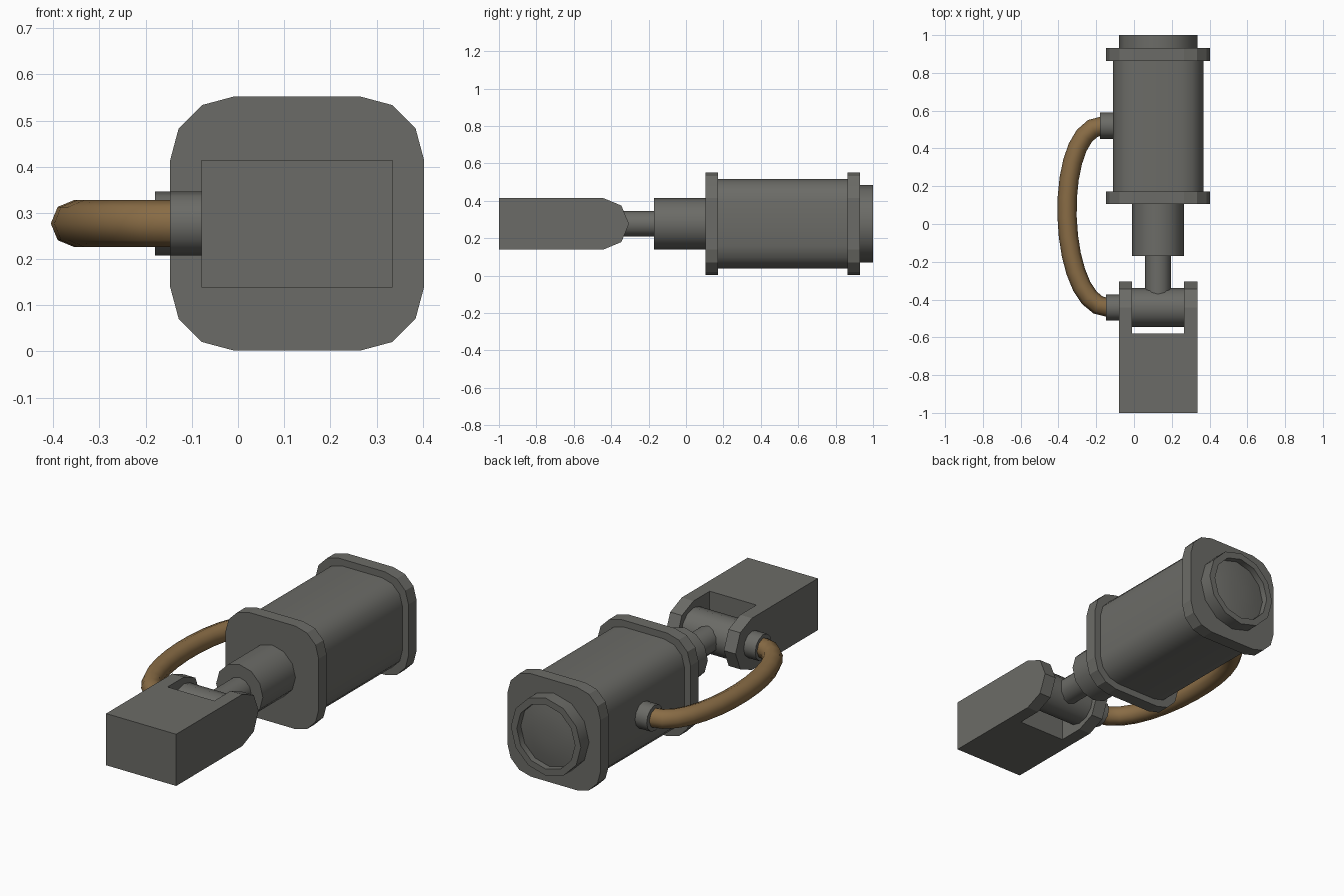
import bpy, bmesh, math
from mathutils import Vector

if "Cube" in bpy.data.objects:
    bpy.data.objects.remove(bpy.data.objects["Cube"])

CX, CZ = 0.128, 0.277      # main axis of the motor
PIN_Y, PORT_Y = -0.443, 0.52


def material(name, rgb):
    m = bpy.data.materials.new(name)
    m.diffuse_color = (*rgb, 1)
    m.use_nodes = True
    m.node_tree.nodes["Principled BSDF"].inputs["Base Color"].default_value = m.diffuse_color
    return m


GREY = material("dark grey metal", (0.148, 0.148, 0.135))
TAN = material("brown hose", (0.25, 0.15, 0.06))


def loft(name, rings, mat=GREY, smooth=35):
    """Skin a list of equal-length point rings and cap both ends."""
    bm = bmesh.new()
    loops = [[bm.verts.new(p) for p in ring] for ring in rings]
    n = len(loops[0])
    for a, b in zip(loops, loops[1:]):
        for i in range(n):
            j = (i + 1) % n
            bm.faces.new((a[i], a[j], b[j], b[i]))
    bm.faces.new(loops[0])
    bm.faces.new(loops[-1][::-1])
    bmesh.ops.recalc_face_normals(bm, faces=bm.faces)
    me = bpy.data.meshes.new(name)
    bm.to_mesh(me)
    bm.free()
    me.materials.append(mat)
    ob = bpy.data.objects.new(name, me)
    bpy.context.collection.objects.link(ob)
    if smooth:
        bpy.ops.object.select_all(action='DESELECT')
        bpy.context.view_layer.objects.active = ob
        ob.select_set(True)
        bpy.ops.object.shade_smooth_by_angle(angle=math.radians(smooth))
    return ob


def circle(r, n=12):
    return [(r * math.cos(2 * math.pi * i / n), r * math.sin(2 * math.pi * i / n)) for i in range(n)]


def rounded_square(half, r):
    pts = []
    for q, (sx, sy) in enumerate(((1, 1), (-1, 1), (-1, -1), (1, -1))):
        for k in range(4):
            a = math.radians(90 * q + 30 * k)
            pts.append((sx * (half - r) + r * math.cos(a), sy * (half - r) + r * math.sin(a)))
    return pts


def along_y(pts, y):
    return [(CX + u, y, CZ + v) for u, v in pts]


def along_x(pts, x, y):
    return [(x, y + u, CZ + v) for u, v in pts]


# Motor body and its two end flanges
body = rounded_square(0.239, 0.12)
loft("motor_body", [along_y(body, 0.15), along_y(body, 0.88)])
flange = rounded_square(0.275, 0.138)
for name, y0, y1 in (("front_flange", 0.105, 0.172), ("rear_flange", 0.863, 0.931)):
    loft(name, [along_y(flange, y0), along_y(flange, y1)], smooth=0)

# Rear cap with recessed, slightly domed disc
loft("rear_cap", [along_y(circle(r), y) for r, y in
                  ((0.207, 0.92), (0.207, 1.0), (0.172, 1.0), (0.172, 0.966),
                   (0.12, 0.975), (0.06, 0.98), (0.02, 0.981))])

# Front sleeve and piston rod
for name, r, y0, y1 in (("front_sleeve", 0.138, -0.17, 0.12), ("piston_rod", 0.069, PIN_Y, -0.16)):
    loft(name, [along_y(circle(r), y0), along_y(circle(r), y1)])

# Cross pin and hose fittings
for name, r, x0, x1, y in (("cross_pin", 0.103, -0.015, 0.27, PIN_Y),
                           ("fork_fitting", 0.069, -0.147, -0.07, PIN_Y),
                           ("body_fitting", 0.069, -0.18, -0.1, PORT_Y)):
    loft(name, [along_x(circle(r), x0, y), along_x(circle(r), x1, y)])

# Fork: solid block plus two arms with faceted round ends
R, SLOT = 0.138, -0.58
block = [(-1, -R), (SLOT, -R), (SLOT, R), (-1, R)]
arm = [(SLOT, -R)] + [(PIN_Y + R * math.sin(a), -R * math.cos(a))
                      for a in (k * math.pi / 4 for k in range(5))] + [(SLOT, R)]
loft("fork_block", [along_x(block, x, 0) for x in (-0.079, 0.335)], smooth=0)
for name, x0, x1 in (("left_fork_arm", -0.079, -0.01), ("right_fork_arm", 0.266, 0.335)):
    loft(name, [along_x(arm, x, 0) for x in (x0, x1)], smooth=0)

# Curved hose swept along one bezier arc
p = [Vector(v) for v in ((-0.165, PORT_Y), (-0.435, PORT_Y), (-0.41, PIN_Y), (-0.135, PIN_Y))]
rings = []
for k in range(15):
    t = k / 14
    s = 1 - t
    c = s**3 * p[0] + 3 * s * s * t * p[1] + 3 * s * t * t * p[2] + t**3 * p[3]
    d = (s * s * (p[1] - p[0]) + 2 * s * t * (p[2] - p[1]) + t * t * (p[3] - p[2])).normalized()
    rings.append([(c.x - d.y * u, c.y + d.x * u, CZ + v) for u, v in circle(0.051, 8)])
loft("hose", rings, TAN, smooth=60)
